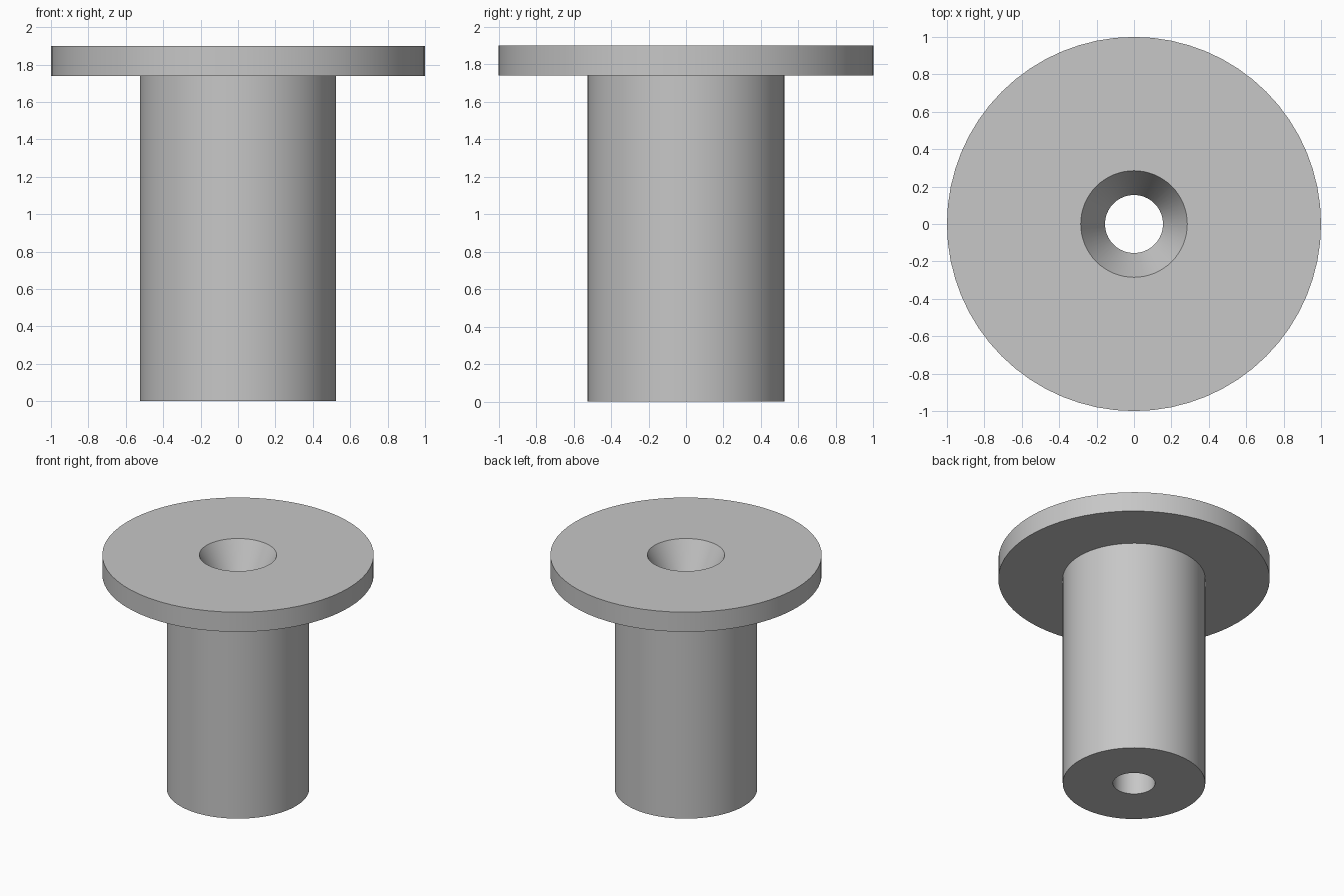
import bpy
import bmesh
import math

SEGMENTS = 64

if "Cube" in bpy.data.objects:
    bpy.data.objects.remove(bpy.data.objects["Cube"], do_unlink=True)

# Plain grey material
grey = bpy.data.materials.new("grey")
grey.use_nodes = True
colour = (0.57, 0.57, 0.57, 1)
grey.diffuse_color = colour
grey.node_tree.nodes["Principled BSDF"].inputs["Base Color"].default_value = colour

# Closed half-section (radius, height): shank, flange, countersink, bore
section = [
    (0.155, 0), (0.525, 0), (0.525, 1.74), (1, 1.74),
    (1, 1.9), (0.285, 1.9), (0.155, 1.65),
]


def lathe(name, profile, material):
    """Revolve a closed half-section around the vertical axis."""
    bm = bmesh.new()
    verts = [bm.verts.new((r, 0, z)) for r, z in profile]
    edges = [bm.edges.new((verts[i - 1], v)) for i, v in enumerate(verts)]
    bmesh.ops.spin(bm, geom=verts + edges, cent=(0, 0, 0), axis=(0, 0, 1),
                   angle=math.tau, steps=SEGMENTS, use_merge=True)
    bmesh.ops.remove_doubles(bm, verts=bm.verts, dist=0.0001)
    bmesh.ops.recalc_face_normals(bm, faces=bm.faces)
    mesh = bpy.data.meshes.new(name)
    bm.to_mesh(mesh)
    bm.free()
    mesh.materials.append(material)
    obj = bpy.data.objects.new(name, mesh)
    bpy.context.collection.objects.link(obj)
    return obj


# Flanged bushing with a countersunk through hole
bushing = lathe("flanged_bushing", section, grey)
bpy.ops.object.select_all(action="DESELECT")
bushing.select_set(True)
bpy.context.view_layer.objects.active = bushing
bpy.ops.object.shade_smooth_by_angle(angle=math.radians(20))
